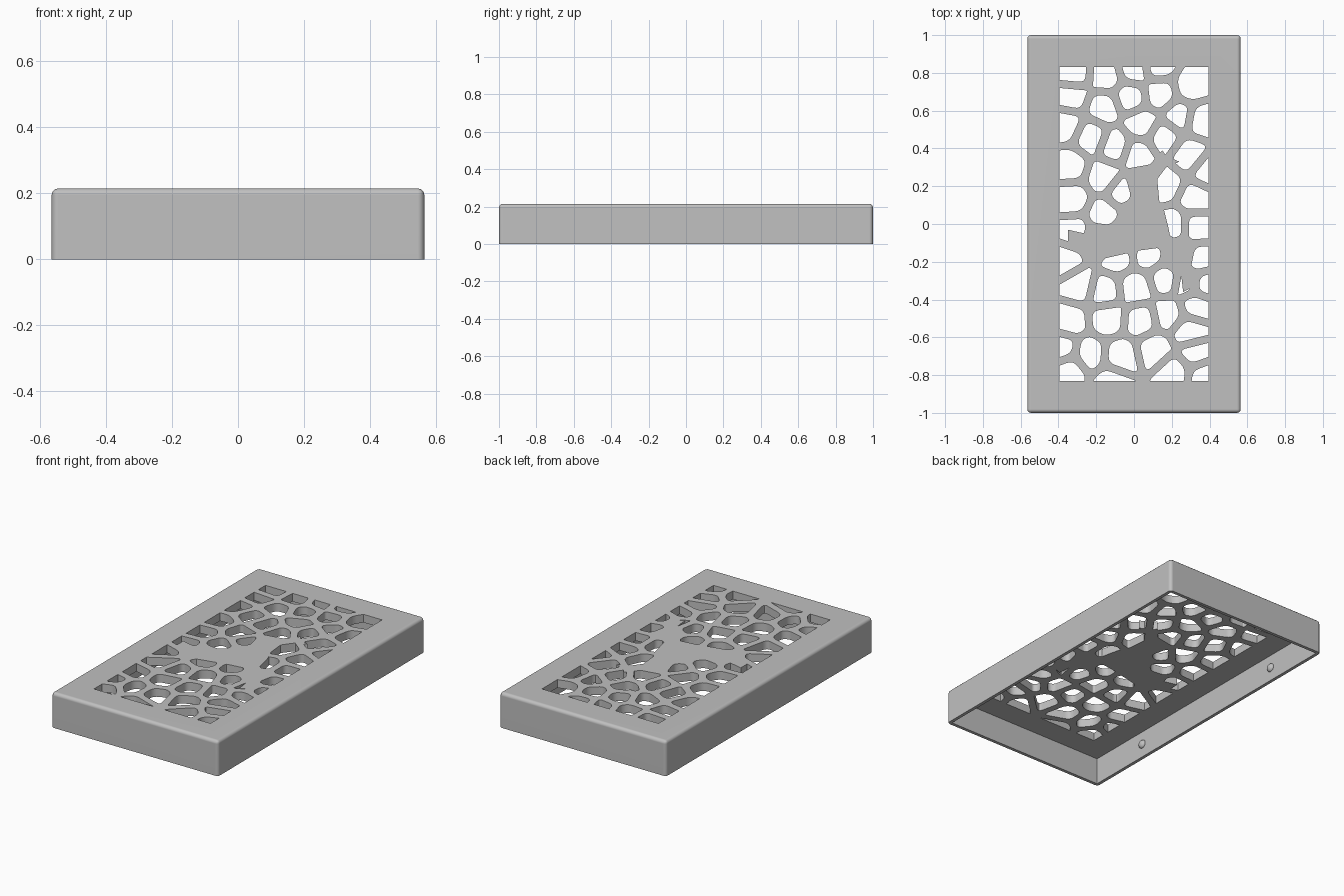
import bpy
import bmesh
from mathutils import Vector

if "Cube" in bpy.data.objects:
    bpy.data.objects.remove(bpy.data.objects["Cube"])

HALF_X, HALF_Y, HEIGHT = 0.565, 1.0, 0.215
WALL, PLATE = 0.02, 0.05
OPEN_X, OPEN_Y = 0.395, 0.83
HALF_BAR, CORNER = 0.021, 0.035

# Cell centres of the open lattice, in hundredths
OPEN_CELLS = [
    (-32, 79), (-15, 78), (0, 82), (13, 84), (30, 73), (-33, 68), (-16, 62),
    (-2, 67), (14, 69), (-36, 52), (-23, 46), (4, 53), (24, 57), (35, 55),
    (-10, 41), (16, 46), (29, 37), (2, 37), (-34, 31), (-16, 25), (16, 21),
    (33, 13), (40, 28), (-33, 13), (-6, 17), (-16, 5), (33, -1), (21, -1),
    (-32, -4), (34, -19), (-37, -19), (-9, -17), (8, -16), (-29, -33),
    (-16, -36), (1, -34), (17, -29), (28, -31), (37, -32), (-34, -51),
    (-14, -50), (4, -51), (18, -48), (33, -43), (29, -57), (-38, -66),
    (-24, -69), (-7, -70), (11, -66), (-34, -77), (-12, -84), (22, -78),
    (32, -69), (36, -80)]
# Cells left closed in the middle, and the outline of the solid centre patch
CLOSED_CELLS = [(5, 20), (2, 5), (-4, -6), (10, -4), (-18, -9), (24, -17)]
PATCH = [
    (-35, -3), (-22, -6), (-10, -4), (-1, 8), (3, 25), (8, 31), (15, 39),
    (17, 36), (24, 33), (17, 30), (11, 22), (10, 9), (16, 7), (18, -1),
    (19, -6), (27, -11), (28, -16), (33, -28), (34, -32), (26, -36),
    (25, -27), (24, -20), (18, -12), (3, -14), (-19, -19), (-22, -17),
    (-35, -11)]


def points(pairs):
    return [Vector(p) / 100 for p in pairs]


def rectangle(x, y):
    return [Vector(p) for p in ((-x, -y), (x, -y), (x, y), (-x, y))]


def clip(poly, normal, limit):
    """Keep the part of a polygon on the inner side of a line."""
    result = []
    for i, b in enumerate(poly):
        a = poly[i - 1]
        da, db = a.dot(normal) - limit, b.dot(normal) - limit
        if (da > 0) != (db > 0):
            result.append(a.lerp(b, da / (da - db)))
        if db <= 0:
            result.append(b)
    return result


def tidy(poly, gap):
    return [p for i, p in enumerate(poly) if (p - poly[i - 1]).length > gap]


def rounded(poly):
    """Replace each corner by a short curve."""
    result = []
    for i, p in enumerate(poly):
        before, after = poly[i - 1] - p, poly[(i + 1) % len(poly)] - p
        cut = min(CORNER, before.length * 0.45, after.length * 0.45)
        a, b = p + before.normalized() * cut, p + after.normalized() * cut
        for step in range(5):
            t = step / 4
            result.append(a.lerp(p, t).lerp(p.lerp(b, t), t))
    return result


def area(poly):
    return abs(sum(poly[i - 1].cross(p) for i, p in enumerate(poly))) / 2


def lattice_holes():
    """Rounded cells around each centre, trimmed to the opening."""
    centres = points(OPEN_CELLS + CLOSED_CELLS)
    holes = []
    for centre in centres[:len(OPEN_CELLS)]:
        cell = rectangle(OPEN_X + 0.1, OPEN_Y + 0.1)
        for other in centres:
            if other is not centre and cell:
                normal = (other - centre).normalized()
                middle = (other + centre) / 2
                cell = clip(cell, normal, middle.dot(normal) - HALF_BAR)
        cell = tidy(cell, 0.004)
        if len(cell) < 3:
            continue
        cell = rounded(cell)
        for axis, limit in ((Vector((1, 0)), OPEN_X), (Vector((0, 1)), OPEN_Y)):
            cell = clip(clip(cell, axis, limit), -axis, limit)
        cell = tidy(cell, 0.001)
        if len(cell) > 2 and area(cell) > 0.0002:
            holes.append(cell)
    return holes


def make_object(name, bm):
    mesh = bpy.data.meshes.new(name)
    bmesh.ops.recalc_face_normals(bm, faces=bm.faces)
    bm.to_mesh(mesh)
    bm.free()
    obj = bpy.data.objects.new(name, mesh)
    bpy.context.collection.objects.link(obj)
    return obj


def prisms(name, polys, bottom, top):
    bm = bmesh.new()
    for poly in polys:
        face = bm.faces.new([bm.verts.new((p.x, p.y, bottom)) for p in poly])
        new = bmesh.ops.extrude_face_region(bm, geom=[face])["geom"]
        verts = [v for v in new if isinstance(v, bmesh.types.BMVert)]
        bmesh.ops.translate(bm, verts=verts, vec=(0, 0, top - bottom))
    return make_object(name, bm)


def activate(obj):
    bpy.ops.object.select_all(action="DESELECT")
    obj.select_set(True)
    bpy.context.view_layer.objects.active = obj


def subtract(obj, cutter):
    cutter.hide_render = True
    activate(obj)
    mod = obj.modifiers.new("cut", "BOOLEAN")
    mod.operation, mod.solver, mod.object = "DIFFERENCE", "EXACT", cutter
    bpy.ops.object.modifier_apply(modifier=mod.name)
    bpy.data.objects.remove(cutter)


grey = bpy.data.materials.new("light grey")
grey.use_nodes = True
colour = (0.53, 0.53, 0.53, 1)
grey.diffuse_color = colour
grey.node_tree.nodes["Principled BSDF"].inputs["Base Color"].default_value = colour

# Cover: block with rounded top and corners, hollow underneath
cover = prisms("lattice_cover", [rectangle(HALF_X, HALF_Y)], 0, HEIGHT)
bm = bmesh.new()
bm.from_mesh(cover.data)
edges = [e for e in bm.edges if max(v.co.z for v in e.verts) > 0.1]
bmesh.ops.bevel(bm, geom=edges, offset=0.02, segments=3, profile=0.5, affect="EDGES")
bm.to_mesh(cover.data)
bm.free()
inside = rectangle(HALF_X - WALL, HALF_Y - WALL)
subtract(cover, prisms("cavity", [inside], -0.1, HEIGHT - PLATE))

# Lattice holes, kept clear of the solid centre patch
holes = prisms("lattice_holes", lattice_holes(), 0.1, 0.3)
subtract(holes, prisms("centre_patch", [points(PATCH)], 0, 0.4))
subtract(cover, holes)
cover.data.materials.clear()
cover.data.materials.append(grey)
activate(cover)
bpy.ops.object.shade_smooth_by_angle(angle=0.6)
weighted = cover.modifiers.new("even_shading", "WEIGHTED_NORMAL")
weighted.keep_sharp = True

# Snap bumps on the inside of the long walls
for side, side_name in ((-1, "right"), (1, "left")):
    for end, end_name in ((-1, "front"), (1, "back")):
        bm = bmesh.new()
        bmesh.ops.create_uvsphere(bm, u_segments=20, v_segments=12, radius=0.026)
        bmesh.ops.scale(bm, verts=bm.verts, vec=(0.7, 1, 1))
        bump = make_object(f"snap_bump_{end_name}_{side_name}", bm)
        bump.location = (side * (HALF_X - WALL), end * 0.575, 0.083)
        bump.data.materials.append(grey)
        activate(bump)
        bpy.ops.object.shade_smooth()
